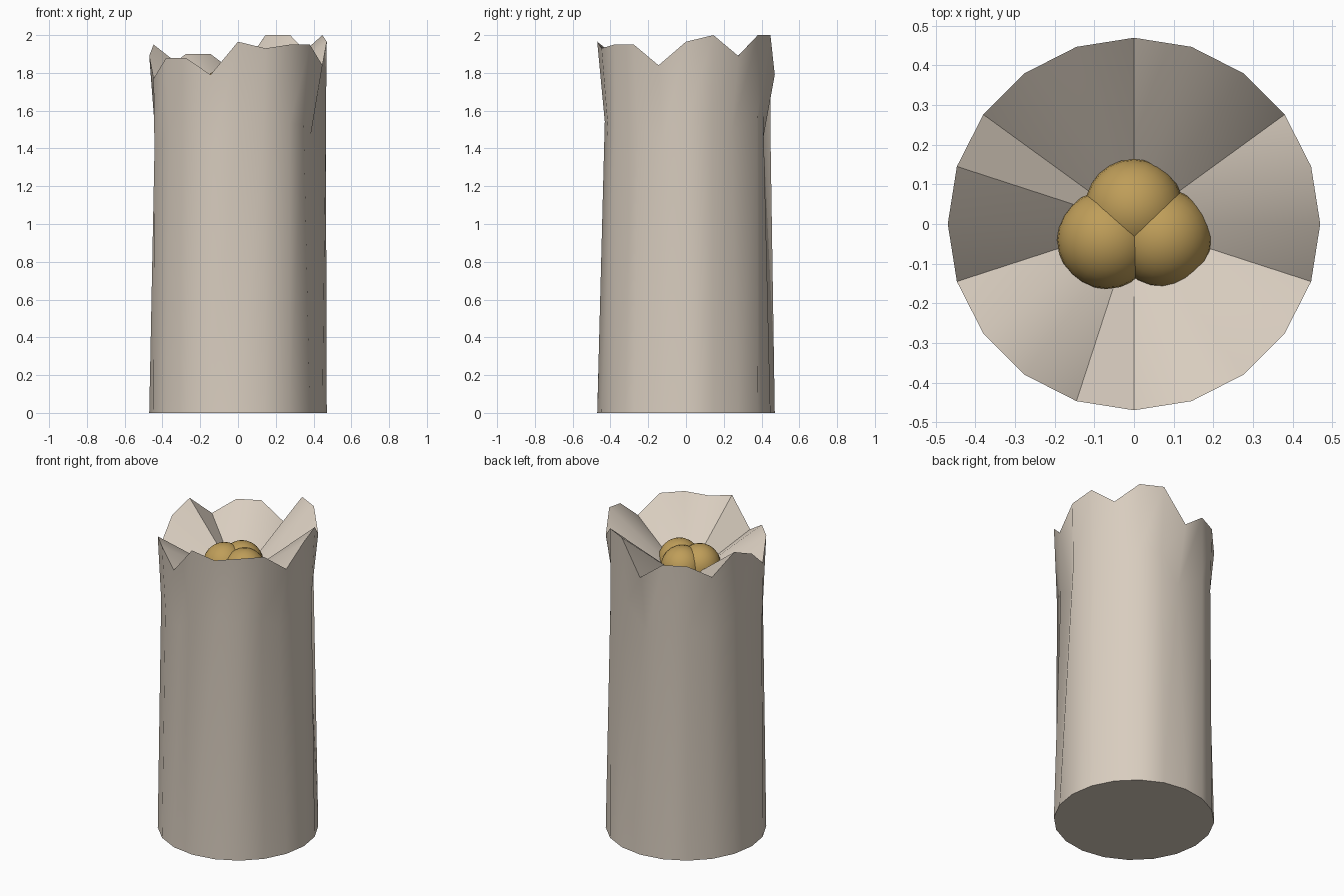
import bpy, bmesh, math

if "Cube" in bpy.data.objects:
    bpy.data.objects.remove(bpy.data.objects["Cube"])

SIDES = 20
R = 0.47
# jagged rim heights and waist radii, anticlockwise from +x
RIM = [1.965, 2.0, 1.89, 2.0, 2.0, 1.79, 1.9, 1.9, 1.82, 1.95,
       1.89, 1.77, 1.88, 1.88, 1.79, 1.965, 1.93, 1.95, 1.95, 1.84]
WAIST = [.465, .45, .41, .467, .43, .40, .47, .46, .42, .465,
         .42, .465, .45, .45, .43, .43, .435, .465, .43, .40]


def material(name, rgb):
    m = bpy.data.materials.new(name)
    m.diffuse_color = (*rgb, 1)
    m.use_nodes = True
    m.node_tree.nodes["Principled BSDF"].inputs["Base Color"].default_value = m.diffuse_color
    return m


bark = material("pale_bark", (0.69, 0.61, 0.52))
gold = material("golden_amber", (0.52, 0.34, 0.10))


def finish(obj, mat, angle):
    obj.data.materials.append(mat)
    bpy.ops.object.select_all(action='DESELECT')
    obj.select_set(True)
    bpy.context.view_layer.objects.active = obj
    bpy.ops.object.shade_smooth_by_angle(angle=math.radians(angle))


# hollow trunk: base, pinched waist, jagged rim, funnel-shaped hollow
bm = bmesh.new()


def ring(radius, height):
    verts = []
    for i in range(SIDES):
        a = 2 * math.pi * i / SIDES
        verts.append(bm.verts.new((radius(i) * math.cos(a), radius(i) * math.sin(a), height(i))))
    return verts


base = ring(lambda i: R, lambda i: 0)
waist = ring(lambda i: WAIST[i], lambda i: RIM[i] * 0.785)
rim = ring(lambda i: R, lambda i: RIM[i])
centre = bm.verts.new((0, 0, 1.6))
bm.faces.new(base[::-1])
for i in range(SIDES):
    j = (i + 1) % SIDES
    for low, high in ((base, waist), (waist, rim)):
        bm.faces.new((low[i], low[j], high[j], high[i]))
    bm.faces.new((rim[i], rim[j], centre))
mesh = bpy.data.meshes.new("hollow_trunk")
bm.to_mesh(mesh)
bm.free()
trunk = bpy.data.objects.new("hollow_trunk", mesh)
bpy.context.collection.objects.link(trunk)
finish(trunk, bark, 40)

# three golden lumps resting in the hollow
for n, (x, y) in enumerate([(0, 0.04), (-0.07, -0.04), (0.072, -0.035)]):
    bpy.ops.mesh.primitive_uv_sphere_add(segments=24, ring_count=14, radius=0.124,
                                         location=(x, y, 1.70))
    lump = bpy.context.object
    lump.name = f"golden_lump_{n + 1}"
    finish(lump, gold, 40)
